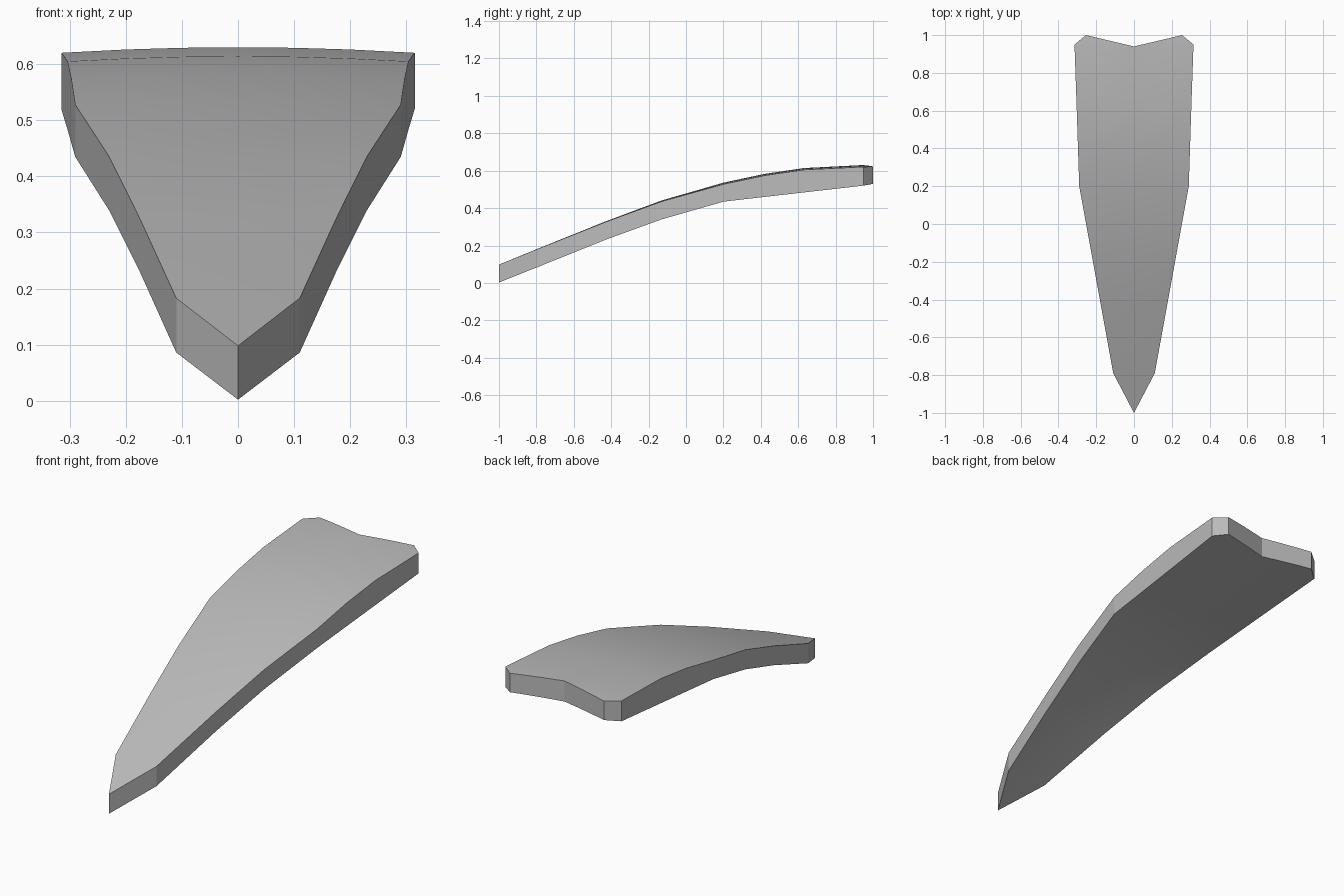
import bpy
import bmesh

cube = bpy.data.objects.get("Cube")
if cube:
    bpy.data.objects.remove(cube, do_unlink=True)

# Half outline in plan, from the pointed tip to the notched end
HALF = [(0, -1), (.11, -.79), (.29, .2), (.304, .63), (.315, .95), (.255, 1), (0, .94)]
# Height of the centre line above and below, as (y, z)
TOP = [(-1, .098), (-.79, .184), (-.43, .329), (-.13, .441), (.2, .536),
       (.42, .583), (.63, .614), (.94, .63), (1, .629)]
UNDER = [(-1, .002), (-.79, .087), (-.43, .234), (-.13, .345), (.2, .443), (1, .536)]
CROWN = .1


def height(profile, x, y):
    """Height along a profile, falling gently to either side."""
    for (y0, z0), (y1, z1) in zip(profile, profile[1:]):
        if y <= y1 + 1e-5:
            break
    return z0 + (z1 - z0) * (y - y0) / (y1 - y0) - CROWN * x * x


# Flat plan, mirrored across the middle
bm = bmesh.new()
outline = HALF + [(-x, y) for x, y in HALF[-2:0:-1]]
bm.faces.new([bm.verts.new((x, y, 0)) for x, y in outline])


def cut(point, normal):
    bmesh.ops.bisect_plane(bm, geom=bm.verts[:] + bm.edges[:] + bm.faces[:],
                           dist=1e-5, plane_co=point, plane_no=normal)


# Cut the plan where the surface bends
for x in (0, -.1, .1, -.2, .2):
    cut((x, 0, 0), (1, 0, 0))
for y, _ in TOP[1:-1]:
    cut((0, y, 0), (0, 1, 0))

# Thicken, then bend the upper and lower skins
raised = bmesh.ops.extrude_face_region(bm, geom=bm.faces[:])["geom"]
upper = {g for g in raised if isinstance(g, bmesh.types.BMVert)}
for v in bm.verts:
    v.co.z = height(TOP if v in upper else UNDER, v.co.x, v.co.y)
bmesh.ops.recalc_face_normals(bm, faces=bm.faces[:])

# Smooth skins, flat walls, crisp rim
for f in bm.faces:
    f.smooth = abs(f.normal.z) > .5
for e in bm.edges:
    e.smooth = all(f.smooth for f in e.link_faces)

mesh = bpy.data.meshes.new("curved_blade")
bm.to_mesh(mesh)
bm.free()
blade = bpy.data.objects.new("curved_blade", mesh)
bpy.context.collection.objects.link(blade)

# Plain grey
grey = bpy.data.materials.new("plain_grey")
grey.use_nodes = True
colour = (.5, .5, .5, 1)
grey.diffuse_color = colour
grey.node_tree.nodes["Principled BSDF"].inputs["Base Color"].default_value = colour
mesh.materials.append(grey)
